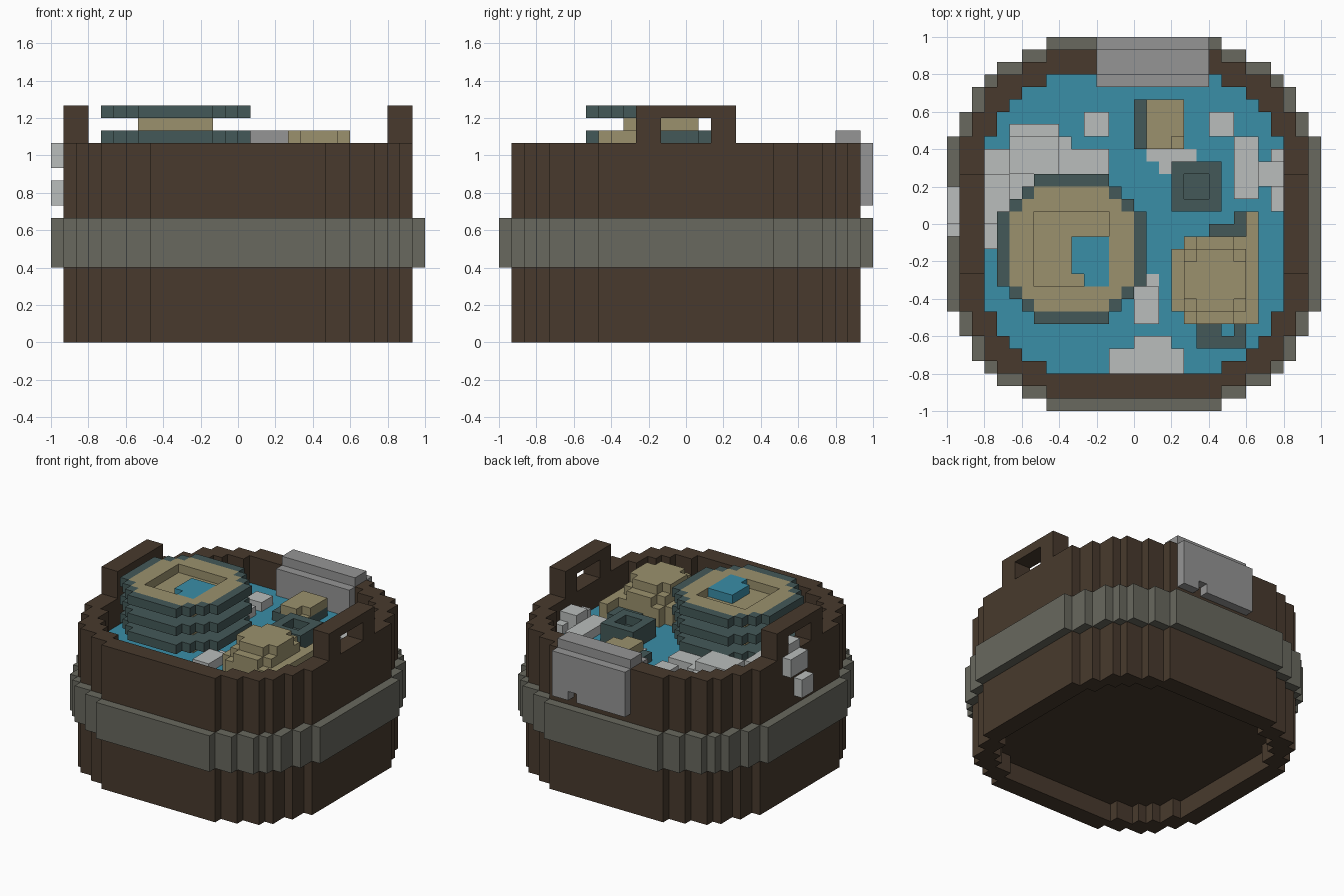
import bpy, bmesh

U = 1 / 15  # edge of one block

cube = bpy.data.objects.get("Cube")
if cube:
    bpy.data.objects.remove(cube, do_unlink=True)


def material(name, rgb):
    lin = [(c / 255 / 12.92) if c < 11 else ((c / 255 + 0.055) / 1.055) ** 2.4 for c in rgb]
    m = bpy.data.materials.new(name)
    m.diffuse_color = (*lin, 1)
    m.use_nodes = True
    m.node_tree.nodes["Principled BSDF"].inputs["Base Color"].default_value = (*lin, 1)
    return m


WOOD = material("dark wood", (72, 58, 45))
BAND = material("band grey", (104, 104, 94))
WATER = material("water blue", (58, 142, 167))
TAN = material("tan", (155, 145, 109))
TEAL = material("dark teal", (68, 89, 88))
FOAM = material("foam white", (186, 189, 188))
CLOTH = material("cloth grey", (149, 149, 149))


def box(x0, x1, y0, y1, z0, z1):
    """Block cells filling a box."""
    return {(x, y, z) for x in range(x0, x1) for y in range(y0, y1) for z in range(z0, z1)}


def disc(steps, z0, z1, cx=0, cy=0):
    """Stepped round: steps are (rows, half width) from the centre row outwards."""
    cells, row = set(), 0
    for rows, half in steps:
        for y in range(row, row + rows):
            cells |= box(cx - half, cx + half, cy + y, cy + y + 1, z0, z1)
            cells |= box(cx - half, cx + half, cy - y - 1, cy - y, z0, z1)
        row += rows
    return cells


SIDES = [(axis, s) for axis in range(3) for s in (0, 1)]


def build(name, cells, mat, thin=None):
    """Skin the outside of a set of cells; thin = (base, factor) flattens it."""
    bm = bmesh.new()
    verts = {}

    def vert(p):
        if p not in verts:
            z = p[2] if thin is None else thin[0] + (p[2] - thin[0]) * thin[1]
            verts[p] = bm.verts.new((p[0] * U, p[1] * U, z * U))
        return verts[p]

    for c in cells:
        for axis, s in SIDES:
            n = list(c)
            n[axis] += 2 * s - 1
            if tuple(n) in cells:
                continue
            u, v = (axis + 1) % 3, (axis + 2) % 3
            quad = []
            for du, dv in ((0, 0), (1, 0), (1, 1), (0, 1)):
                p = list(c)
                p[axis] += s
                p[u] += du
                p[v] += dv
                quad.append(vert(tuple(p)))
            bm.faces.new(quad if s else quad[::-1])
    me = bpy.data.meshes.new(name)
    bm.to_mesh(me)
    bm.free()
    me.materials.append(mat)
    ob = bpy.data.objects.new(name, me)
    bpy.context.scene.collection.objects.link(ob)
    return ob


# Stepped outlines of the tub
R15 = [(7, 15), (2, 14), (2, 13), (1, 12), (1, 11), (1, 9), (1, 7)]
R14 = [(7, 14), (2, 13), (2, 12), (1, 11), (1, 9), (1, 7)]
R12 = [(7, 12), (2, 11), (1, 10), (1, 9), (1, 7)]

# Tub: wall with raised floor, metal band, water
build("tub", (disc(R14, 0, 16) - disc(R12, 0, 16)) | disc(R12, 2, 3), WOOD)
build("tub_band", disc(R15, 6, 10) - disc(R14, 6, 10), BAND)
build("water", disc(R12, 12, 13), WATER)

# Handles on both sides
for side, x in (("left", 12), ("right", -14)):
    build(side + "_handle", box(x, x + 2, -4, 4, 16, 19) - box(x, x + 2, -2, 2, 16, 18), WOOD)

# Cloth hung over the back rim
build("cloth", box(-3, 6, 11, 12, 13, 16) | box(-3, 6, 12, 14, 16, 17)
      | (box(-3, 6, 14, 15, 11, 16) - box(3, 4, 14, 15, 11, 12)), CLOTH)

# Stack of round trays on a square core
R6 = [(3, 6), (1, 5), (1, 4), (1, 3)]
R5 = [(3, 5), (1, 4), (1, 3)]
CX, CY = -5, -2
for i, z in enumerate((14, 16, 18)):
    rim = disc(R6, z, z + 1, CX, CY) - (disc(R5, z, z + 1, CX, CY) if z == 18 else set())
    build(f"tray_{i + 1}", rim, TEAL)
build("tray_core", box(-8, -2, -5, 1, 13, 14) | box(-8, -2, -5, 1, 15, 16)
      | box(-8, -2, -5, 1, 17, 18), TAN)
build("tray_top", (disc(R5, 18, 19, CX, CY) - box(-8, -2, -5, 1, 18, 19)), TAN)
build("tray_top_floor", box(-8, -2, -5, 1, 18, 19), TAN, (18, 0.05))
build("tray_water", box(-5, -2, -5, -1, 18, 19) - box(-5, -4, -5, -4, 18, 19), WATER)

# Stepped tan mound with dark edges
build("mound", box(3, 10, -7, -2, 13, 15) | box(4, 10, -8, -1, 13, 15)
      | box(9, 10, -1, 1, 13, 15) | box(4, 9, -7, -2, 15, 16)
      | box(5, 8, -8, -1, 15, 16) | box(4, 9, -6, -3, 16, 17)
      | box(5, 8, -7, -2, 16, 17), TAN)
build("mound_back_edge", box(6, 9, -1, 0, 13, 14) | box(8, 9, 0, 1, 13, 14), TEAL)
build("mound_front_edge", box(5, 9, -10, -8, 13, 14) - box(7, 8, -9, -8, 13, 14), TEAL)

# Small floating cup and small slab
build("cup", box(3, 7, 1, 5, 13, 15) - box(4, 6, 2, 4, 14, 15), TEAL)
build("slab_base", box(0, 4, 6, 10, 13, 14), TEAL)
build("slab_top", box(1, 4, 6, 10, 14, 15) - box(3, 4, 6, 7, 14, 15), TAN)
build("slab_corner", box(3, 4, 6, 7, 14, 15), TAN, (14, 0.1))

# Foam heaps on the water
build("foam_right", box(-10, -6, 4, 7, 13, 15) | box(-10, -6, 7, 8, 13, 14)
      | box(-6, -5, 4, 7, 13, 14) | box(-5, -2, 4, 6, 13, 14)
      | box(-12, -8, 2, 6, 13, 14) | box(-12, -10, 0, 4, 13, 15)
      | box(-12, -11, -2, 0, 13, 14), FOAM)
build("foam_left", box(8, 10, 2, 7, 13, 14) | box(10, 12, 3, 5, 13, 15)
      | box(11, 12, 1, 6, 13, 14), FOAM)
build("foam_back_right", box(-4, -2, 7, 9, 13, 14), FOAM)
build("foam_back_left", box(6, 8, 7, 9, 13, 14), FOAM)
build("foam_middle", box(0, 2, -8, -5, 13, 14), FOAM)
build("foam_front", box(-2, 4, -12, -10, 13, 14) | box(0, 3, -10, -9, 13, 14), FOAM)
build("foam_film", box(1, 3, 5, 6, 13, 14) | box(2, 5, 4, 6, 13, 14)
      | box(0, 1, -5, -3, 13, 14) | box(1, 2, -5, -4, 13, 14), FOAM, (13, 0.08))

# Foam spilling over the right rim
build("foam_spill_top", box(-14, -12, 0, 2, 16, 17), FOAM)
build("foam_spill_upper", box(-15, -14, 0, 3, 14, 16), FOAM)
build("foam_spill_lower", box(-15, -14, -1, 1, 11, 13), FOAM)
